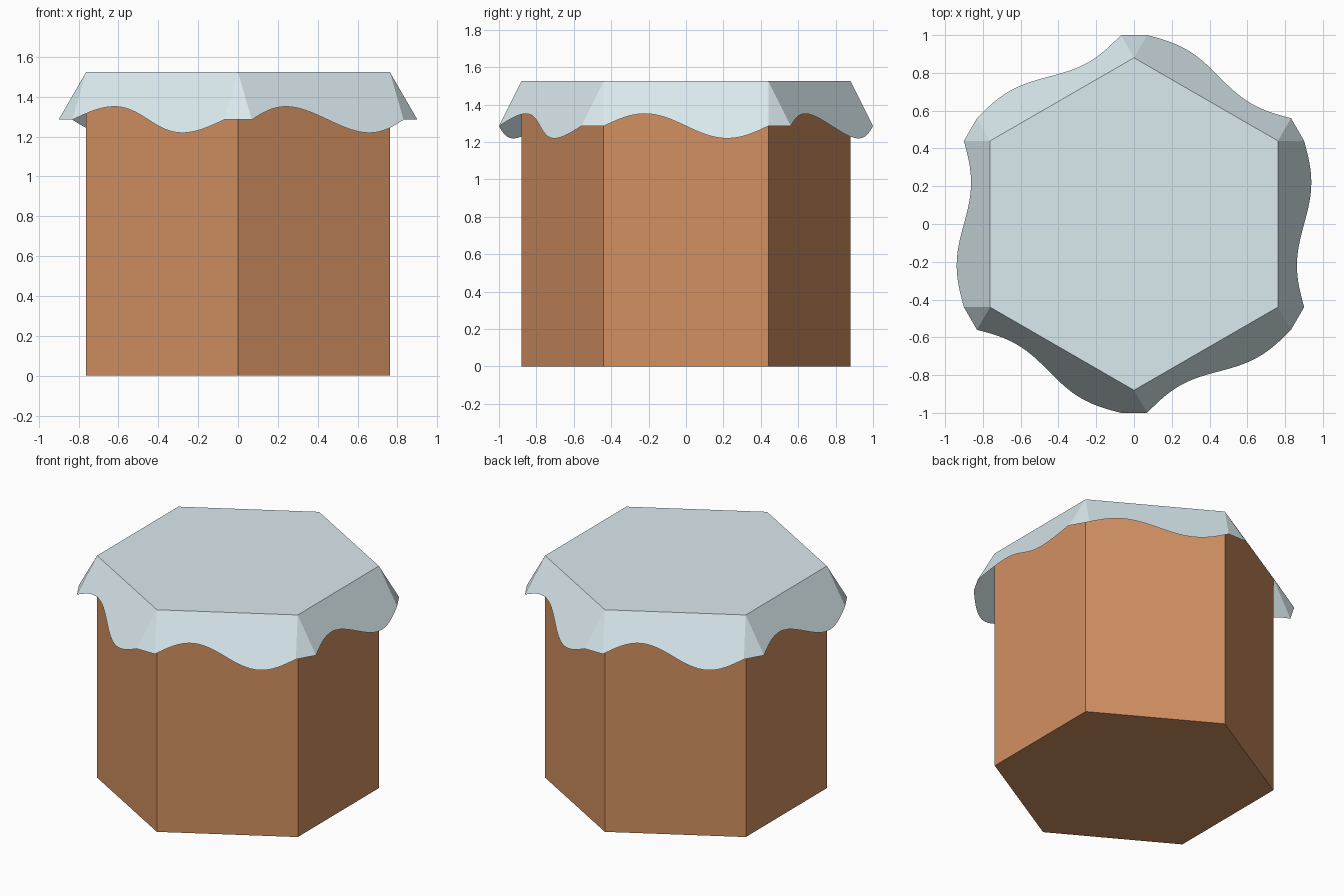
import bpy, bmesh, math
from mathutils import Vector

if "Cube" in bpy.data.objects:
    bpy.data.objects.remove(bpy.data.objects["Cube"])

R = 0.88            # corner radius of the hexagon
TOP = 1.525         # height of the flat top
DROP = 0.24         # mean hang of the skirt
WAVE = 0.066        # height of the wavy hem
FLARE = math.tan(math.radians(30))   # outward lean of the skirt
STEPS = 32


def finish(bm, name, color):
    mesh = bpy.data.meshes.new(name)
    bm.to_mesh(mesh)
    bm.free()
    mat = bpy.data.materials.new(name + "_material")
    mat.diffuse_color = color
    mat.use_nodes = True
    mat.node_tree.nodes["Principled BSDF"].inputs["Base Color"].default_value = mat.diffuse_color
    mesh.materials.append(mat)
    obj = bpy.data.objects.new(name, mesh)
    bpy.context.collection.objects.link(obj)
    return obj


def corner(i, z):
    a = math.radians(-90 + 60 * i)
    return Vector((R * math.cos(a), R * math.sin(a), z))


# Hexagonal body
bm = bmesh.new()
base = bm.faces.new([bm.verts.new(corner(i, 0)) for i in range(6)])
ext = bmesh.ops.extrude_face_region(bm, geom=[base], use_keep_orig=True)
bmesh.ops.translate(bm, vec=(0, 0, TOP - 0.005),
                    verts=[v for v in ext["geom"] if isinstance(v, bmesh.types.BMVert)])
bmesh.ops.recalc_face_normals(bm, faces=bm.faces)
finish(bm, "body", (0.64, 0.28, 0.12, 1))

# Cover: flat top, six flared wavy panels and corner gussets
bm = bmesh.new()
tops = [bm.verts.new(corner(i, TOP)) for i in range(6)]
bm.faces.new(tops)
hems = []
for i in range(6):
    p, q = tops[i], tops[(i + 1) % 6]
    a = math.radians(-60 + 60 * i)
    out = Vector((math.cos(a), math.sin(a), 0))
    upper, lower = [], []
    for k in range(STEPS + 1):
        t = k / STEPS
        co = p.co.lerp(q.co, t)
        d = DROP - WAVE * math.sin(2 * math.pi * t)
        upper.append(p if k == 0 else q if k == STEPS else bm.verts.new(co))
        lower.append(bm.verts.new(co + out * d * FLARE - Vector((0, 0, d))))
    for k in range(STEPS):
        bm.faces.new((upper[k], lower[k], lower[k + 1], upper[k + 1]))
    hems.append(lower)
for i in range(6):
    bm.faces.new((tops[i], hems[i - 1][-1], hems[i][0]))
finish(bm, "cover", (0.70, 0.82, 0.86, 1))
